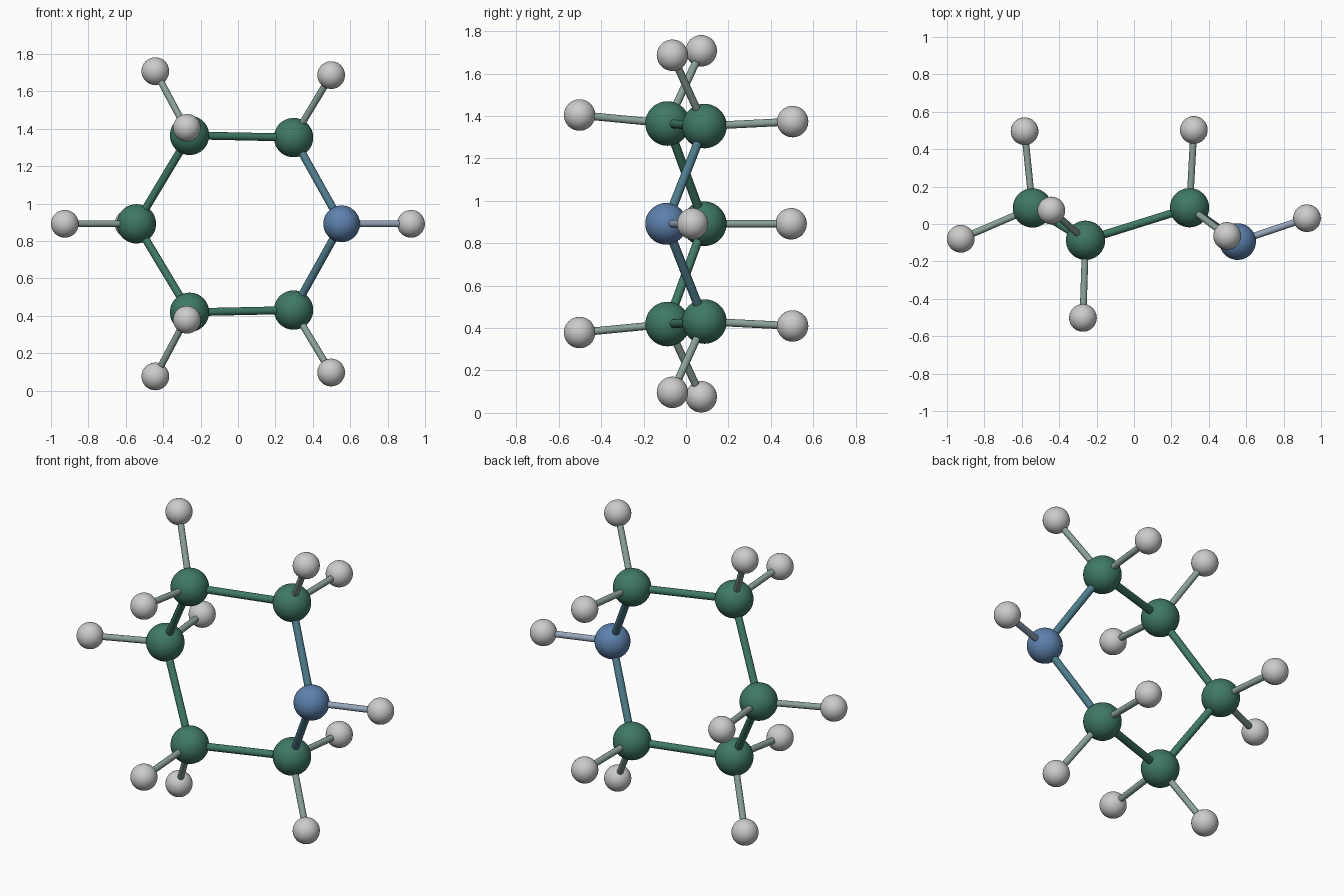
import bpy
from mathutils import Vector

if "Cube" in bpy.data.objects:
    bpy.data.objects.remove(bpy.data.objects["Cube"])

MID = 0.892  # height of the mirror plane of the ring


def mat(name, rgb):
    m = bpy.data.materials.new(name)
    m.diffuse_color = (*rgb, 1)
    m.use_nodes = True
    m.node_tree.nodes["Principled BSDF"].inputs["Base Color"].default_value = m.diffuse_color
    return m


GREEN = mat("carbon_green", (0.05, 0.19, 0.13))
BLUE = mat("nitrogen_blue", (0.11, 0.22, 0.42))
TEAL = mat("carbon_nitrogen_teal", (0.075, 0.2, 0.26))
SAGE = mat("carbon_hydrogen_sage", (0.26, 0.36, 0.31))
PALE = mat("nitrogen_hydrogen_pale_blue", (0.3, 0.38, 0.5))
KINDS = {"carbon": (0.105, GREEN), "nitrogen": (0.098, BLUE), "hydrogen": (0.074, None)}


def finish(name, m):
    ob = bpy.context.object
    ob.name = name
    if m:
        ob.data.materials.append(m)
    bpy.ops.object.shade_smooth_by_angle()


def atom(kind, name, p):
    r, m = KINDS[kind]
    bpy.ops.mesh.primitive_uv_sphere_add(segments=40, ring_count=24, radius=r, location=p)
    finish(name, m)


def bond(name, a, b, r1, r2, m):
    a, b = Vector(a), Vector(b)
    d = b - a
    bpy.ops.mesh.primitive_cone_add(vertices=24, radius1=r1, radius2=r2, depth=d.length,
                                    location=(a + b) / 2,
                                    rotation=d.to_track_quat('Z', 'Y').to_euler())
    finish(name, m)


def at(x, y, dz):
    return (x, y, MID + dz)


# Ring atoms, in order around the ring
ring = [("nitrogen", at(0.554, -0.094, 0)), ("carbon", at(0.297, 0.087, 0.461)),
        ("carbon", at(-0.259, -0.087, 0.473)), ("carbon", at(-0.543, 0.086, 0)),
        ("carbon", at(-0.259, -0.087, -0.473)), ("carbon", at(0.297, 0.087, -0.461))]
for i, (kind, p) in enumerate(ring):
    atom(kind, f"ring_{kind}_{i}", p)
    kind2, q = ring[(i + 1) % 6]
    bond(f"ring_bond_{i}", p, q, 0.021, 0.021, GREEN if kind == kind2 else TEAL)

# Hydrogens: ring index they hang on, position offset from the mirror plane
hydrogens = [(0, (0.925, 0.031, 0)), (3, (-0.926, -0.079, 0)), (3, (-0.585, 0.496, 0))]
for top, low, x, y, dz in [(1, 5, 0.498, -0.064, 0.795), (1, 5, 0.32, 0.503, 0.482),
                           (2, 4, -0.442, 0.072, 0.816), (2, 4, -0.273, -0.502, 0.513)]:
    hydrogens += [(top, (x, y, dz)), (low, (x, y, -dz))]
for i, (host, off) in enumerate(hydrogens):
    kind, p = ring[host]
    q = at(*off)
    atom("hydrogen", f"hydrogen_{i}", q)
    bond(f"hydrogen_bond_{i}", p, q, 0.018, 0.018, PALE if kind == "nitrogen" else SAGE)
